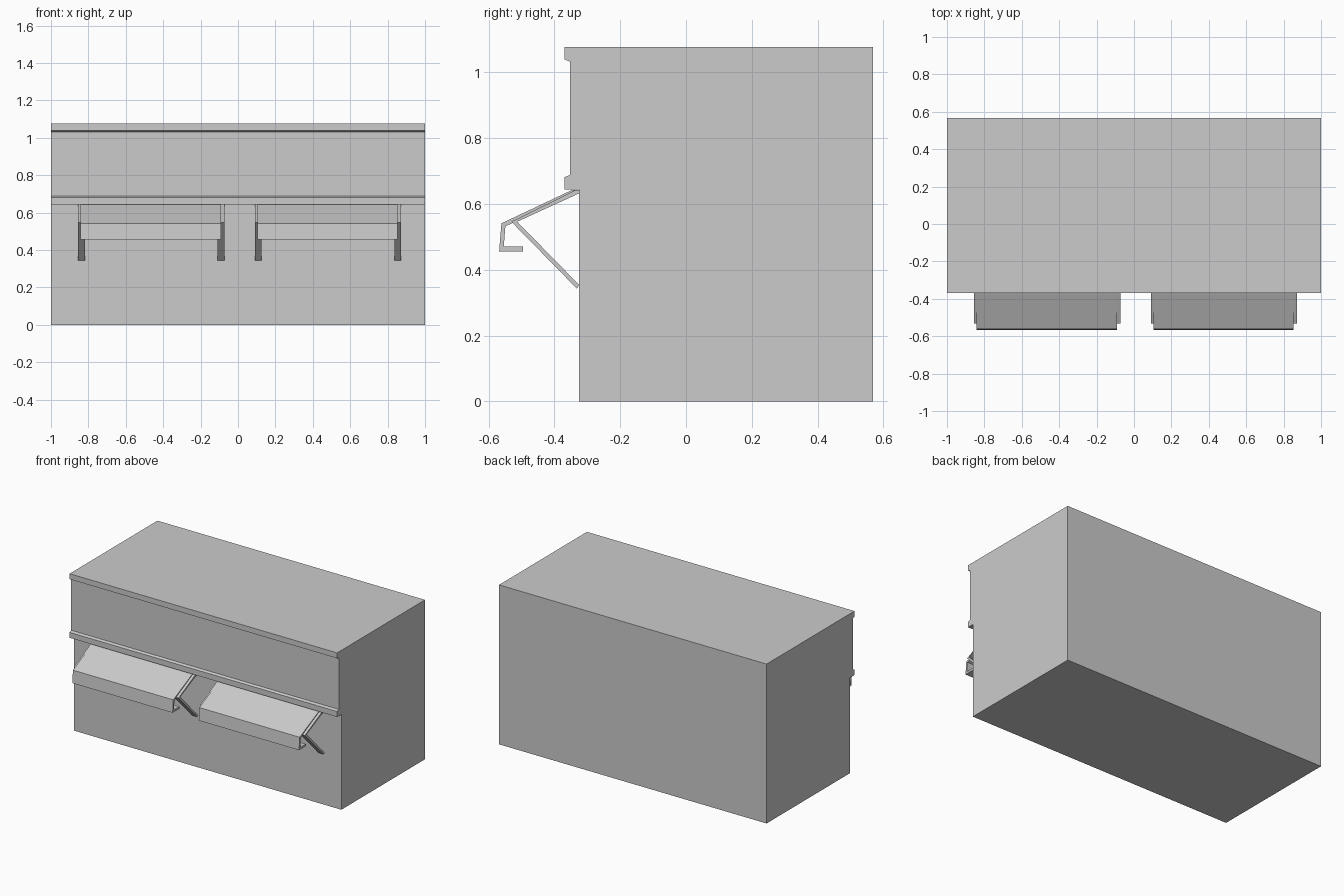
import bpy, bmesh

if "Cube" in bpy.data.objects:
    bpy.data.objects.remove(bpy.data.objects["Cube"])


def extrude_profile(name, profile, x0, x1):
    """Extrude a (y, z) side profile along x."""
    bm = bmesh.new()
    face = bm.faces.new([bm.verts.new((x0, y, z)) for y, z in profile])
    ext = bmesh.ops.extrude_face_region(bm, geom=[face])
    verts = [v for v in ext["geom"] if isinstance(v, bmesh.types.BMVert)]
    bmesh.ops.translate(bm, verts=verts, vec=(x1 - x0, 0, 0))
    bmesh.ops.recalc_face_normals(bm, faces=bm.faces)
    mesh = bpy.data.meshes.new(name)
    bm.to_mesh(mesh)
    bm.free()
    obj = bpy.data.objects.new(name, mesh)
    bpy.context.collection.objects.link(obj)
    return obj


# Main block with the two ledges of the front fascia
body = [(0.568, 0), (0.568, 1.077), (-0.37, 1.077), (-0.37, 1.04),
        (-0.352, 1.032), (-0.352, 0.688), (-0.37, 0.681), (-0.37, 0.644),
        (-0.325, 0.644), (-0.325, 0)]
extrude_profile("building_body", body, -1, 1)

# Sloping awning panel with a folded front lip
panel = [(-0.325, 0.643), (-0.345, 0.643), (-0.561, 0.541), (-0.568, 0.456),
         (-0.495, 0.456), (-0.495, 0.47), (-0.554, 0.47), (-0.549, 0.532),
         (-0.325, 0.637)]

# Triangular side bracket: arm under the panel plus diagonal strut
bracket = [(-0.325, 0.642), (-0.336, 0.642), (-0.531, 0.546), (-0.332, 0.343),
           (-0.325, 0.352), (-0.325, 0.354), (-0.513, 0.546), (-0.325, 0.632)]

# Two awnings, each held by a pair of brackets
for side, x in (("left", -0.855), ("right", 0.09)):
    extrude_profile(f"awning_panel_{side}", panel, x + 0.014, x + 0.764)
    for n, dx in enumerate((0, 0.746)):
        extrude_profile(f"awning_bracket_{side}_{n + 1}", bracket,
                        x + dx, x + dx + 0.036)
